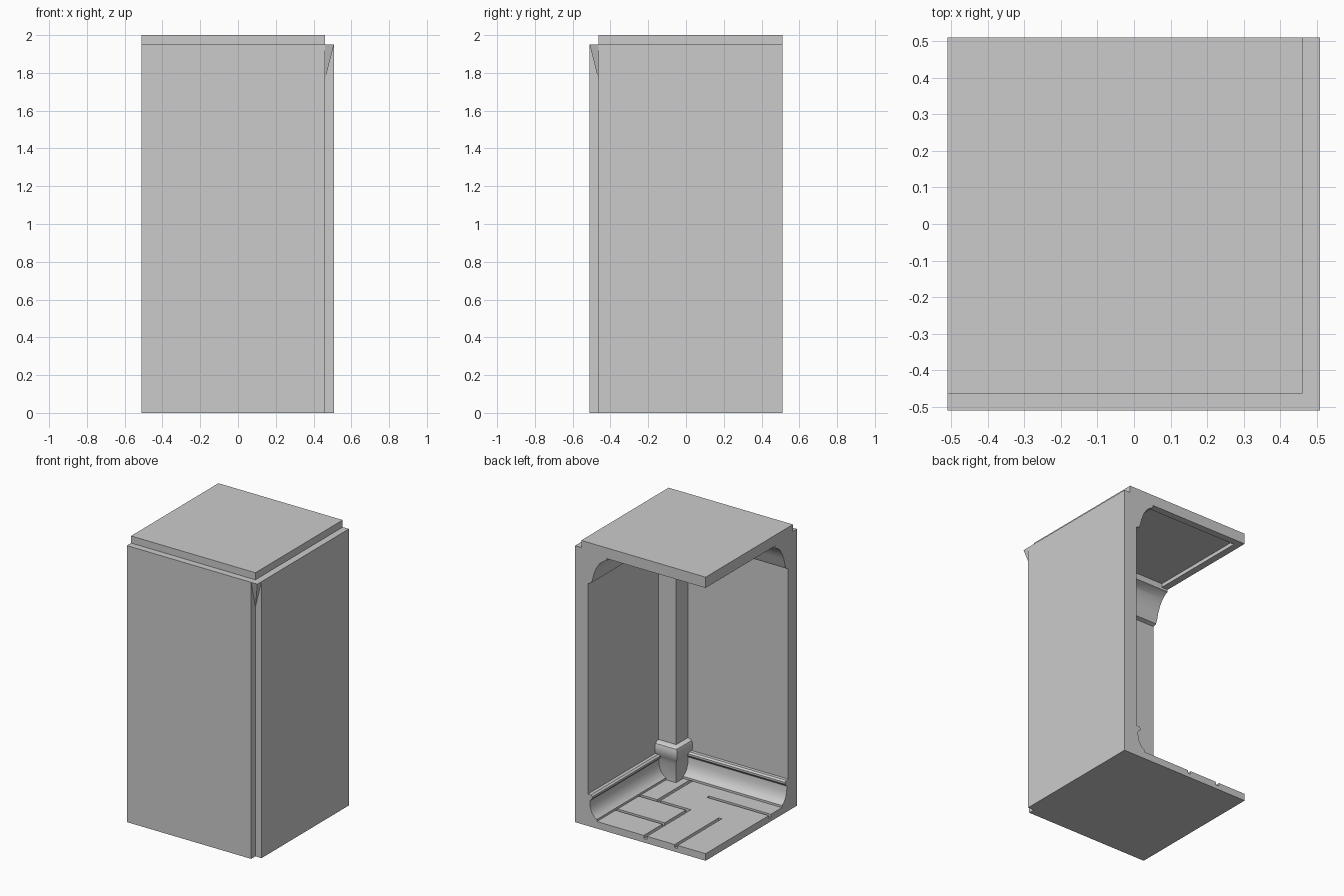
import bpy, bmesh

if "Cube" in bpy.data.objects:
    bpy.data.objects.remove(bpy.data.objects["Cube"])

X0, X1, Y0, Y1 = -0.51, 0.508, -0.51, 0.51   # outer limits
NX, NY = 0.46, -0.463                        # inner corner of the outside notch
WALL = 0.10                                  # wall thickness


def finish(name, bm, smooth=False):
    bmesh.ops.recalc_face_normals(bm, faces=bm.faces)
    me = bpy.data.meshes.new(name)
    bm.to_mesh(me)
    bm.free()
    ob = bpy.data.objects.new(name, me)
    bpy.context.collection.objects.link(ob)
    if smooth:
        bpy.ops.object.select_all(action='DESELECT')
        ob.select_set(True)
        bpy.context.view_layer.objects.active = ob
        bpy.ops.object.shade_smooth_by_angle(angle=0.6)
    return ob


def loft(name, rings, smooth=False):
    """Skin a list of equal-length closed rings and cap both ends."""
    bm = bmesh.new()
    vs = [[bm.verts.new(p) for p in r] for r in rings]
    n = len(rings[0])
    for a, b in zip(vs, vs[1:]):
        for i in range(n):
            j = (i + 1) % n
            bm.faces.new((a[i], a[j], b[j], b[i]))
    bm.faces.new(vs[0])
    bm.faces.new(vs[-1])
    return finish(name, bm, smooth)


def prism(name, plan, z0, z1):
    return loft(name, [[(x, y, z) for x, y in plan] for z in (z0, z1)])


def box(name, x0, x1, y0, y1, z0, z1):
    return prism(name, [(x0, y0), (x1, y0), (x1, y1), (x0, y1)], z0, z1)


def moulding(name, profile):
    """Run a (distance from wall outside, height) profile round the inside corner."""
    loft(name, [[(X0, Y0 + d, z) for d, z in profile],
                [(X1 - d, Y0 + d, z) for d, z in profile],
                [(X1 - d, Y1, z) for d, z in profile]], True)


# Two walls in an L with a square notch on the outside corner
xi, yi = X1 - WALL, Y0 + WALL
prism("walls", [(X0, Y0), (NX, Y0), (NX, NY), (X1, NY), (X1, Y1),
                (xi, Y1), (xi, yi), (X0, yi)], 0, 1.95)

# Wedge filling the top of the notch
bm = bmesh.new()
top = [bm.verts.new(p) for p in ((NX, NY, 1.95), (NX, Y0, 1.95),
                                 (X1, Y0, 1.95), (X1, NY, 1.95))]
tip = bm.verts.new((NX, NY, 1.76))
bm.faces.new(top)
for i in range(4):
    bm.faces.new((top[i], top[(i + 1) % 4], tip))
finish("corner_wedge", bm)

# Floor slab with cut joints
floor = box("floor", X0, xi, yi, Y1, 0, 0.05)
grooves = [(-0.28, -0.28, 0.03, 0.6), (-0.04, -0.04, 0.03, 0.6),
           (-0.04, 0.37, 0.03, 0.03), (-0.04, 0.37, 0.29, 0.29),
           (0.20, 0.20, -0.36, 0.03), (-0.6, -0.04, -0.205, -0.205)]
w = 0.012
cutters = []
for i, (x0, x1, y0, y1) in enumerate(grooves):
    c = box("joint_cutter", x0 - w, x1 + w, y0 - w, y1 + w, 0.028, 0.08 + i * 0.01)
    c.hide_render = True
    m = floor.modifiers.new("joint", 'BOOLEAN')
    m.object, m.operation, m.solver = c, 'DIFFERENCE', 'EXACT'
    cutters.append(c)
bpy.context.view_layer.update()
dg = bpy.context.evaluated_depsgraph_get()
cut = bpy.data.meshes.new_from_object(floor.evaluated_get(dg))
floor.modifiers.clear()
floor.data = cut
for c in cutters:
    bpy.data.objects.remove(c)

# Skirting with bead, and coved cornice
moulding("skirting", [(WALL, 0.225), (0.122, 0.224), (0.134, 0.214), (0.134, 0.200),
                      (0.122, 0.190), (0.114, 0.180), (0.117, 0.140), (0.128, 0.105),
                      (0.148, 0.078), (0.170, 0.065), (0.170, 0.05), (WALL, 0.05)])
moulding("cornice", [(WALL, 1.71), (0.125, 1.72), (0.135, 1.745), (0.147, 1.79),
                     (0.165, 1.835), (0.190, 1.872), (0.220, 1.898), (0.243, 1.907),
                     (0.243, 1.95), (WALL, 1.95)])

# Ceiling slab with a lowered edge on the open sides
box("ceiling", X0, NX, NY, Y1, 1.95, 2.0)
box("ceiling_back_edge", X0, X1 - 0.243, Y1 - 0.05, Y1, 1.924, 1.95)
box("ceiling_left_edge", X0, X0 + 0.05, Y0 + 0.243, Y1 - 0.05, 1.924, 1.95)

# Square corner pillar with a plinth
box("pillar", 0.272, 0.43, -0.43, -0.278, 0.05, 1.95)
steps = [(0.045, 0.260), (0.18, 0.260), (0.21, 0.248), (0.24, 0.236),
         (0.275, 0.236), (0.295, 0.243), (0.305, 0.257), (0.31, 0.28)]
loft("pillar_plinth", [[(c, -c, z), (0.43, -c, z), (0.43, -0.43, z), (c, -0.43, z)]
                       for z, c in steps], True)
